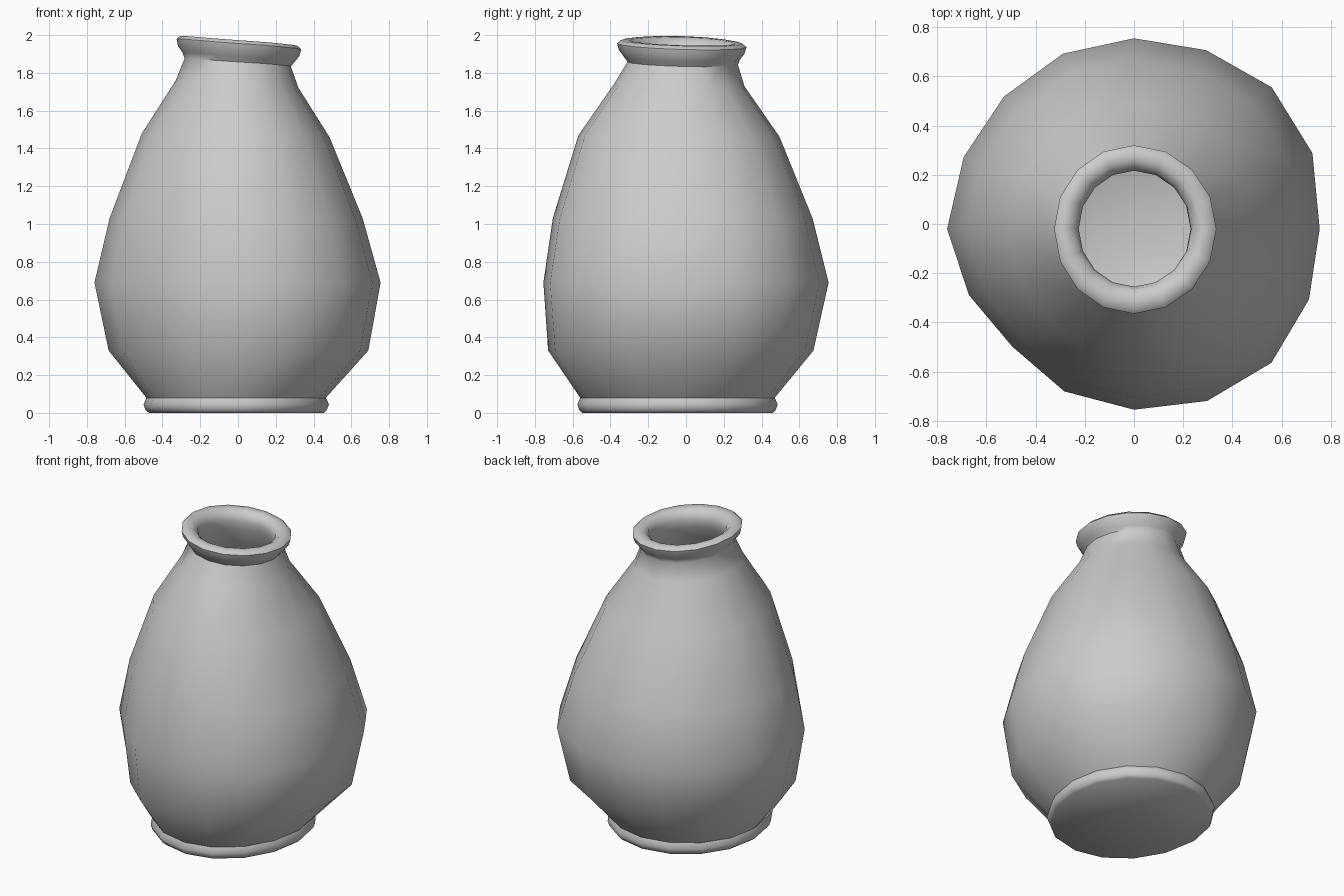
import bpy, bmesh
from math import sin, cos, pi

if "Cube" in bpy.data.objects:
    bpy.data.objects.remove(bpy.data.objects["Cube"])

SIDES = 16
CY = -0.02  # axis of the pot in y
# hand-thrown unevenness of the belly, one factor per side
WOBBLE = [1, 1.04, 1.05, 1.015, 1, .995, .983, .986,
          1, .956, .921, .973, 1, 1.03, 1.047, 1.02]

# rings: z, left, right, front, back extents, wobble amount, mouth tilt amount
FOOT = [
    (0.00, .47, .455, .55, .46, 0, 0),
    (0.015, .49, .47, .565, .475, 0, 0),
    (0.045, .50, .482, .575, .485, 0, 0),
    (0.08, .485, .465, .56, .47, 0, 0),
]
BODY = [
    (0.33, .685, .69, .73, .675, .85, 0),
    (0.69, .76, .755, .755, .755, 1, 0),
    (1.03, .68, .66, .705, .67, .8, 0),
    (1.465, .51, .485, .57, .495, .5, .2),
    (1.735, .33, .32, .38, .31, .2, .7),
    (1.85, .283, .28, .31, .275, 0, .9),
]
LIP = [
    (1.877, .293, .30, .33, .285, 0, 1),
    (1.91, .318, .325, .355, .31, 0, 1),
    (1.945, .325, .335, .365, .32, 0, 1),
    (1.963, .307, .315, .345, .30, 0, 1),
    (1.963, .268, .275, .30, .26, 0, 1),
    (1.94, .235, .242, .265, .227, 0, 1),
    (1.90, .225, .232, .255, .217, 0, 1),
]


def inset(ring, d):
    z, l, r, f, b, w, t = ring
    return (z, l - d, r - d, f - d, b - d, w, t)


INSIDE = [inset(r, .05) for r in reversed(BODY)]
INSIDE.append((0.12, .42, .41, .48, .41, 0, 0))


def add_ring(bm, ring):
    z, l, r, f, b, w, t = ring
    verts = []
    for k in range(SIDES):
        c, s = cos(2 * pi * k / SIDES), sin(2 * pi * k / SIDES)
        g = 1 + (WOBBLE[k] - 1) * w
        x = (r if c > 0 else l) * c * g
        y = CY + (b + .02 if s > 0 else f - .02) * s * g
        dz = t * (-.065 * x - .03 * y + .12 * min(0, x) ** 2)
        verts.append(bm.verts.new((x, y, z + dz)))
    return verts


# vase: foot, belly, lip and hollow inside as one shell
bm = bmesh.new()
rings = [add_ring(bm, r) for r in FOOT + BODY + LIP + INSIDE]
for a, b in zip(rings, rings[1:]):
    for k in range(SIDES):
        n = (k + 1) % SIDES
        bm.faces.new((a[k], a[n], b[n], b[k]))
bm.faces.new(list(reversed(rings[0])))
bm.faces.new(rings[-1])
bmesh.ops.recalc_face_normals(bm, faces=bm.faces)
mesh = bpy.data.meshes.new("vase")
bm.to_mesh(mesh)
bm.free()
vase = bpy.data.objects.new("vase", mesh)
bpy.context.collection.objects.link(vase)
bpy.context.view_layer.objects.active = vase
vase.select_set(True)
bpy.ops.object.shade_smooth_by_angle(angle=pi * 50 / 180)
